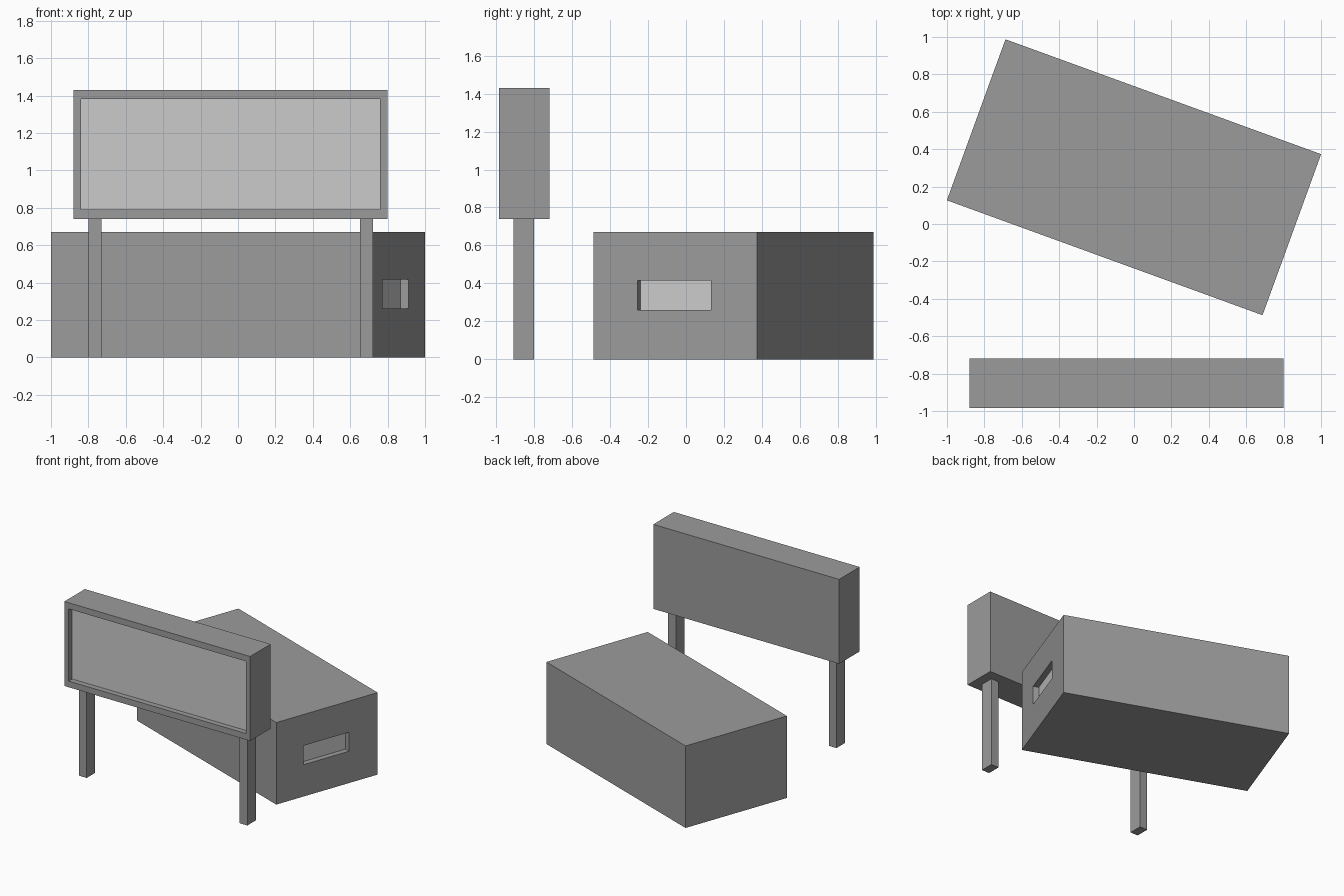
import bpy, bmesh
from math import radians

if "Cube" in bpy.data.objects:
    bpy.data.objects.remove(bpy.data.objects["Cube"])

dark = bpy.data.materials.new("dark_grey")
dark.diffuse_color = (0.33, 0.33, 0.33, 1)
dark.use_nodes = True
dark.node_tree.nodes["Principled BSDF"].inputs["Base Color"].default_value = dark.diffuse_color
light = bpy.data.materials.new("light_grey")
light.diffuse_color = (0.8, 0.8, 0.8, 1)
light.use_nodes = True
light.node_tree.nodes["Principled BSDF"].inputs["Base Color"].default_value = light.diffuse_color


def box(name, lo, hi, recess=None, depth=0.045):
    """Box between two corners; recess = (x0, x1, z0, z1) sunk into the -y face."""
    bm = bmesh.new()
    bmesh.ops.create_cube(bm, size=1)
    for v in bm.verts:
        v.co = [hi[i] if v.co[i] > 0 else lo[i] for i in range(3)]
    if recess:
        x0, x1, z0, z1 = recess
        bm.normal_update()
        front = next(f for f in bm.faces if f.normal.y < -0.9)
        mid = front.calc_center_median()
        bmesh.ops.inset_region(bm, faces=[front], thickness=0.02)
        for v in front.verts:
            v.co.x = x1 if v.co.x > mid.x else x0
            v.co.z = z1 if v.co.z > mid.z else z0
        panel = bmesh.ops.extrude_discrete_faces(bm, faces=[front])["faces"][0]
        for v in panel.verts:
            v.co.y += depth
        panel.material_index = 1
    bmesh.ops.recalc_face_normals(bm, faces=bm.faces)
    mesh = bpy.data.meshes.new(name)
    bm.to_mesh(mesh)
    bm.free()
    mesh.materials.append(dark)
    mesh.materials.append(light)
    obj = bpy.data.objects.new(name, mesh)
    bpy.context.collection.objects.link(obj)
    return obj


# Turned building block with a window slot in its end
building = box("building", (-0.458, -0.898, 0), (0.458, 0.898, 0.67),
               recess=(-0.21, 0.20, 0.26, 0.415))
building.location = (0, 0.25, 0)
building.rotation_euler.z = radians(70)

# Billboard with a sunken display panel
box("billboard", (-0.88, -0.985, 0.74), (0.80, -0.72, 1.43),
    recess=(-0.84, 0.76, 0.79, 1.38))

# Billboard posts
for side, x in (("left", -0.80), ("right", 0.652)):
    box(side + "_post", (x, -0.91, 0), (x + 0.07, -0.80, 0.74))
